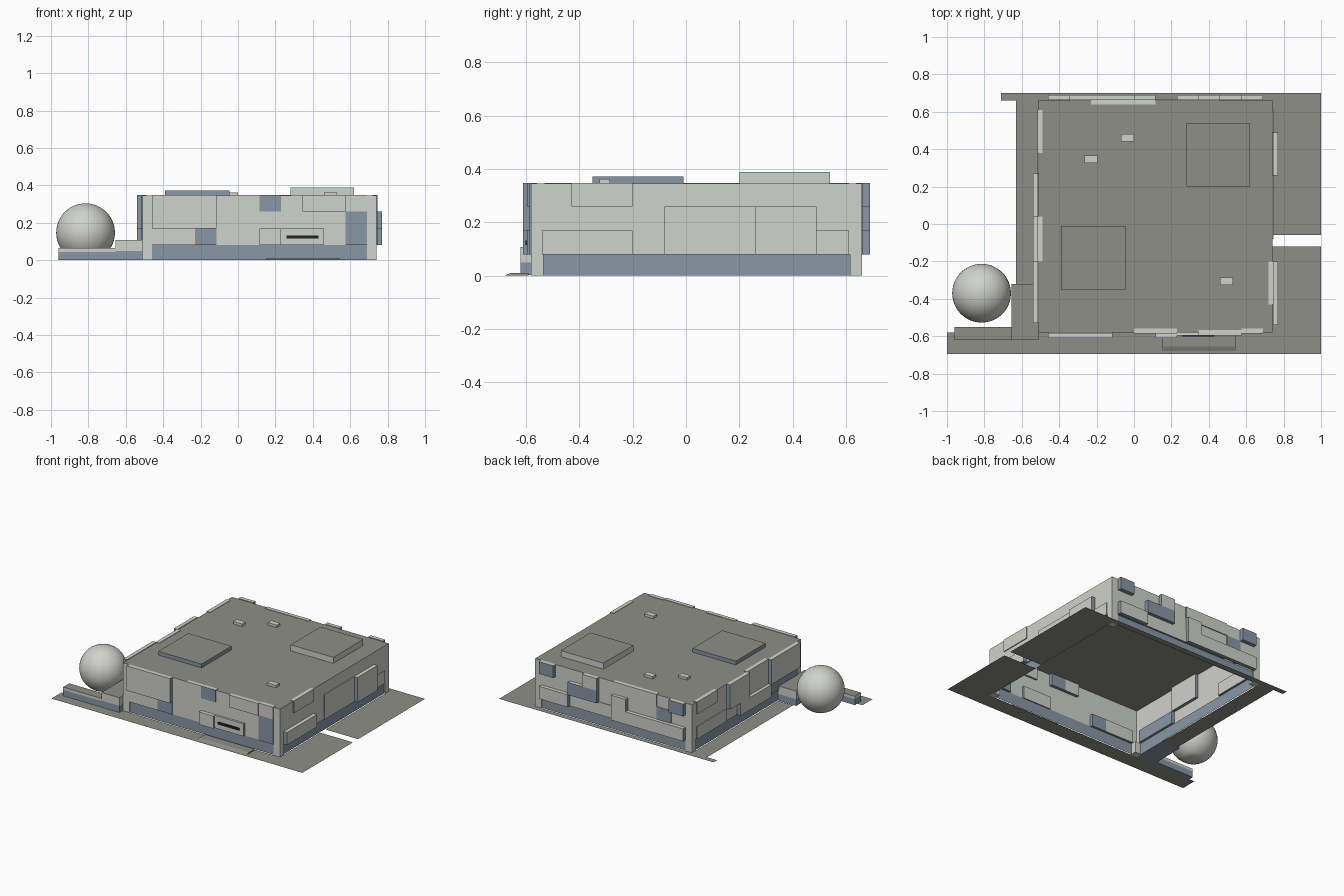
import bpy, bmesh
from mathutils import Vector

if "Cube" in bpy.data.objects:
    bpy.data.objects.remove(bpy.data.objects["Cube"])


def material(name, col):
    m = bpy.data.materials.new(name)
    m.diffuse_color = (*col, 1)
    m.use_nodes = True
    m.node_tree.nodes["Principled BSDF"].inputs["Base Color"].default_value = m.diffuse_color
    return m


LIGHT, BLUE, GREY, DARK = range(4)
MATS = [material("light_panel", (0.63, 0.645, 0.61)),
        material("slate_blue", (0.25, 0.31, 0.375)),
        material("roof_grey", (0.275, 0.275, 0.245)),
        material("near_black", (0.015, 0.015, 0.015))]

X0, X1, Y0, Y1 = -0.51, 0.74, -0.58, 0.66      # building footprint
BASE, ROOF = 0.08, 0.345
Z = [0.08, 0.17, 0.26, 0.348]                  # panel rows


def finish(name, bm, rule):
    """Turn a bmesh into an object, colouring faces by rule(normal, centre)."""
    bm.normal_update()
    for f in bm.faces:
        f.material_index = rule(f.normal, f.calc_center_median())
    me = bpy.data.meshes.new(name)
    bm.to_mesh(me)
    bm.free()
    for m in MATS:
        me.materials.append(m)
    ob = bpy.data.objects.new(name, me)
    bpy.context.collection.objects.link(ob)
    return ob


def box(name, x0, x1, y0, y1, z0, z1, rule, skip=None):
    bm = bmesh.new()
    bmesh.ops.create_cube(bm, size=1)
    for v in bm.verts:
        v.co = Vector(((x0 + x1) / 2 + v.co.x * (x1 - x0),
                       (y0 + y1) / 2 + v.co.y * (y1 - y0),
                       (z0 + z1) / 2 + v.co.z * (z1 - z0)))
    bm.normal_update()
    if skip:
        bmesh.ops.delete(bm, geom=[f for f in bm.faces if skip(f.normal)], context='FACES_ONLY')
    return finish(name, bm, rule)


def plain(c):
    return lambda n, p: c


def topped(side, top=GREY):
    return lambda n, p: top if n.z > 0.5 else side


# Hollow building shell: walls with roof, recessed base, corner posts
box("walls_and_roof", X0, X1, Y0, Y1, BASE, ROOF, topped(LIGHT), lambda n: n.z < -0.5)
I = 0.006
box("base_band", X0 + I, X1 - I, Y0 + I, Y1 - I, 0, BASE, plain(BLUE), lambda n: abs(n.z) > 0.5)
for i, (cx, sx) in enumerate(((X0, 1), (X1, -1))):
    for j, (cy, sy) in enumerate(((Y0, 1), (Y1, -1))):
        xs, ys = sorted((cx, cx + 0.05 * sx)), sorted((cy, cy + 0.045 * sy))
        box(f"corner_post_{i}{j}", *xs, *ys, 0, BASE, plain(LIGHT))

# Ground slabs around the footprint
bm = bmesh.new()
for a, b, c, d in ((X1, 1, -0.06, 0.70), (X1, 1, -0.695, -0.12), (-0.71, X1, Y1, 0.70),
                   (-1, X1, -0.695, Y0), (-0.63, X0, -0.32, Y1)):
    bm.faces.new([bm.verts.new(p) for p in ((a, c, 0), (b, c, 0), (b, d, 0), (a, d, 0))])
finish("ground", bm, plain(GREY))


def panel(wall, a, b, r0, r1, face, out):
    """Facade panel from a to b along a wall, over rows r0 to r1."""
    z0, z1 = Z[r0], Z[r1]
    t = 0.028
    along_x = wall in ("front", "back")
    edge = {"front": Y0, "back": Y1, "left": X0, "right": X1}[wall]
    s = 1 if wall in ("back", "right") else -1
    lo, hi = sorted((edge + s * out, edge + s * (out - t)))

    def rule(n, p):
        tangent = n.x if along_x else n.y
        if abs(tangent) > 0.5 or n.z < -0.5:
            return BLUE
        return LIGHT if n.z > 0.5 else face
    if along_x:
        box(f"{wall}_panel", a, b, lo, hi, z0, z1, rule)
    else:
        box(f"{wall}_panel", lo, hi, a, b, z0, z1, rule)


DEEP, FLAT = 0.03, 0.006
G = [-0.46 + 0.115 * k for k in range(11)]     # horizontal facade grid
# Front and back: grid start, grid end, row start, row end, colour, projection
for s in ((0, 2, 1, 3, LIGHT, DEEP), (2, 3, 1, 3, LIGHT, DEEP), (0, 2, 0, 1, LIGHT, FLAT),
          (2, 3, 0, 1, BLUE, FLAT), (4, 5, 2, 3, LIGHT, FLAT), (5, 6, 2, 3, BLUE, FLAT),
          (5, 6, 0, 1, LIGHT, DEEP), (6, 8, 0, 1, LIGHT, 0.015), (7, 9, 2, 3, LIGHT, 0.015),
          (9, 10, 0, 2, BLUE, FLAT), (9, 10, 2, 3, LIGHT, FLAT)):
    panel("front", G[s[0]], G[s[1]], *s[2:])
for s in ((9, 10, 2, 3, BLUE, DEEP), (8, 10, 0, 1, LIGHT, DEEP), (6, 8, 1, 2, BLUE, DEEP),
          (6, 7, 2, 3, LIGHT, DEEP), (5, 8, 0, 1, LIGHT, FLAT), (4, 5, 0, 2, LIGHT, DEEP),
          (2, 5, 2, 3, LIGHT, FLAT), (2, 4, 0, 1, LIGHT, DEEP), (1, 2, 1, 2, BLUE, FLAT),
          (1, 2, 0, 1, LIGHT, DEEP), (0, 1, 2, 3, BLUE, DEEP), (0, 1, 0, 1, LIGHT, DEEP)):
    panel("back", G[s[0]], G[s[1]], *s[2:])
# Right and left walls: y start, y end, row start, row end, colour, projection
for s in ((-0.43, -0.20, 2, 3, LIGHT, FLAT), (-0.54, -0.43, 0, 1, LIGHT, DEEP),
          (-0.43, -0.20, 0, 1, LIGHT, DEEP), (-0.08, 0.26, 0, 2, LIGHT, FLAT),
          (0.26, 0.49, 0, 2, LIGHT, DEEP), (0.49, 0.61, 0, 1, LIGHT, FLAT)):
    panel("right", *s)
for s in ((0.38, 0.61, 2, 3, LIGHT, FLAT), (0.27, 0.61, 0, 1, LIGHT, FLAT),
          (0.04, 0.27, 1, 3, LIGHT, DEEP), (-0.20, 0.04, 1, 3, LIGHT, FLAT),
          (-0.20, 0.15, 0, 1, LIGHT, DEEP), (-0.53, -0.20, 1, 3, LIGHT, DEEP),
          (-0.53, -0.20, 0, 1, BLUE, FLAT)):
    panel("left", *s)

# Dark plate by the entrance
box("entrance_plate", 0.26, 0.43, -0.602, -0.595, 0.115, 0.132, plain(DARK))

# Roof units and vents
box("roof_unit_low", -0.39, -0.045, -0.35, -0.01, ROOF, 0.372, topped(BLUE))
box("roof_unit_high", 0.28, 0.62, 0.20, 0.54, ROOF, 0.388, topped(LIGHT))
for x, y in ((-0.23, 0.345), (-0.035, 0.46), (0.495, -0.305)):
    box("roof_vent", x - 0.035, x + 0.035, y - 0.02, y + 0.02, ROOF, 0.363, plain(LIGHT))

# Low wall and block beside the sphere
for name, xs, ys, mid, top in (("low_wall", (-0.96, -0.655), (-0.62, -0.55), 0.045, 0.065),
                               ("side_block", (-0.655, X0), (-0.62, -0.32), 0.05, 0.108)):
    box(name + "_foot", *xs, *ys, 0.002, mid, plain(BLUE))
    box(name + "_cap", *xs, *ys, mid, top, topped(LIGHT))

# Entrance ramp with a bevelled outer edge
ramp = box("entrance_ramp", 0.15, 0.545, -0.68, -0.59, 0.001, 0.01, plain(GREY))
for v in ramp.data.vertices:
    if v.co.z > 0.005 and v.co.y < -0.6:
        v.co.y += 0.025

# Large sphere with a flattened bottom
bpy.ops.mesh.primitive_uv_sphere_add(segments=48, ring_count=24, radius=0.157,
                                     location=(-0.815, -0.37, 0.147))
ball = bpy.context.object
ball.name = "sphere"
for v in ball.data.vertices:
    v.co.z = max(v.co.z, -0.147)
ball.data.materials.append(MATS[LIGHT])
bpy.ops.object.shade_smooth_by_angle()
